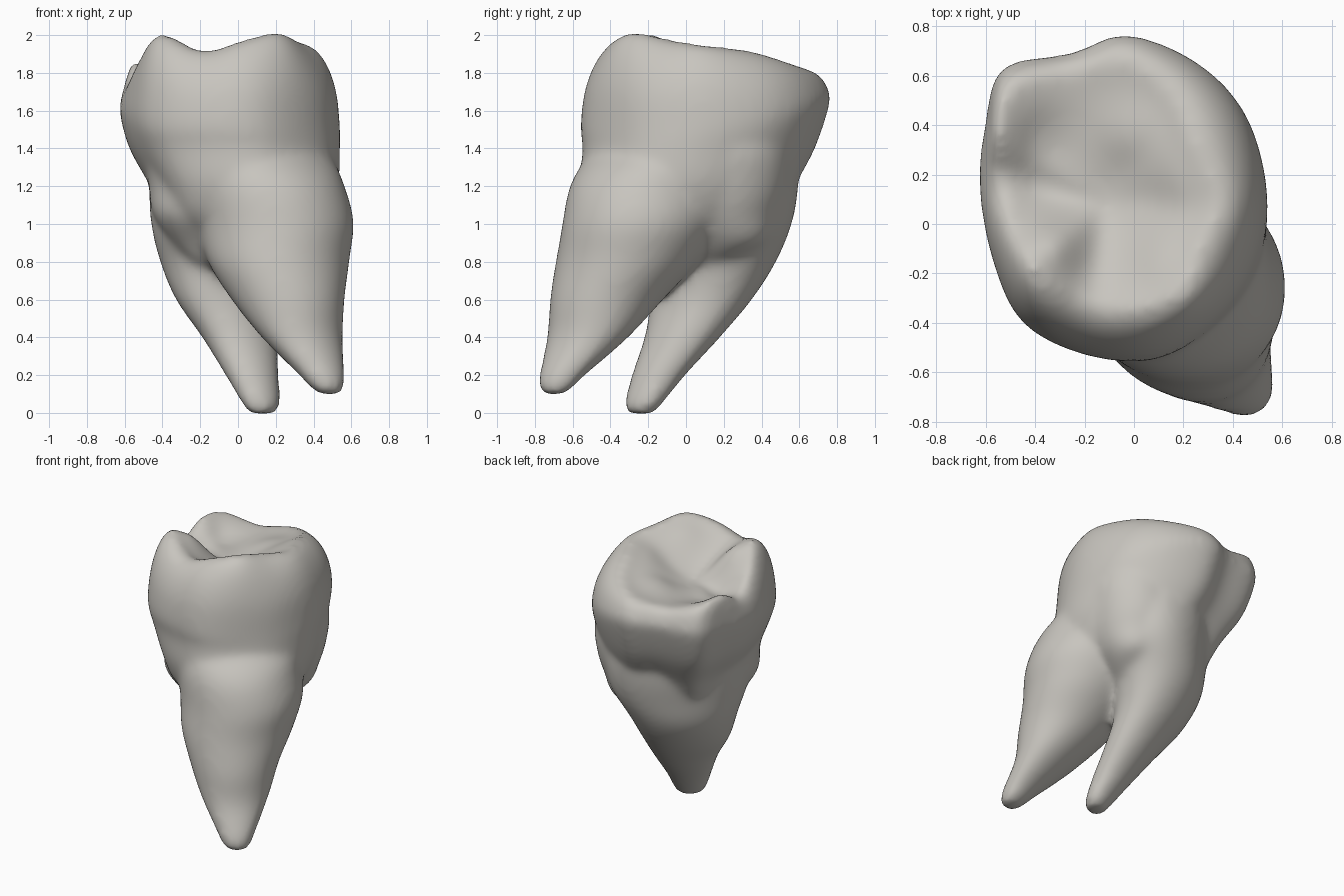
import bpy, bmesh, math
from mathutils import Vector

cube = bpy.data.objects.get("Cube")
if cube:
    bpy.data.objects.remove(cube)

enamel = bpy.data.materials.new("warm_grey_enamel")
enamel.use_nodes = True
enamel.diffuse_color = (0.58, 0.56, 0.52, 1)
enamel.node_tree.nodes["Principled BSDF"].inputs["Base Color"].default_value = enamel.diffuse_color


def spline(a, b, c, d, t):
    """Catmull-Rom point between b and c."""
    return (b + (c - a) * t / 2 + (a - b * 2.5 + c * 2 - d / 2) * t ** 2
            + (b * 1.5 - a / 2 - c * 1.5 + d / 2) * t ** 3)


def closed_curve(points, steps=4):
    """Smooth closed loop through the points."""
    pts = [Vector(p) for p in points]
    n = len(pts)
    return [spline(*(pts[(i + k) % n] for k in (-1, 0, 1, 2)), s / steps)
            for i in range(n) for s in range(steps)]


def smooth_stack(rings, steps=4):
    """Insert curved in-between rings."""
    out, last = [], len(rings) - 1
    for i in range(last):
        four = (rings[max(i - 1, 0)], rings[i], rings[i + 1], rings[min(i + 2, last)])
        for s in range(steps):
            out.append([spline(*p, s / steps) for p in zip(*four)])
    return out + [rings[-1]]


def loft(bm, rings):
    """Skin a stack of equal rings and cap both ends."""
    loops = [[bm.verts.new(p) for p in ring] for ring in rings]
    n = len(loops[0])
    for low, high in zip(loops, loops[1:]):
        for i in range(n):
            j = (i + 1) % n
            bm.faces.new((low[i], low[j], high[j], high[i]))
    bm.faces.new(loops[0][::-1])
    bm.faces.new(loops[-1])


def oval(z, x, y, a, b, degrees=45, n=40):
    """Level ellipse with its long axis turned by the angle."""
    r = math.radians(degrees)
    ring = []
    for i in range(n):
        t = math.tau * i / n
        p, q = a * math.cos(t), b * math.sin(t)
        ring.append(Vector((x + p * math.cos(r) - q * math.sin(r),
                            y + p * math.sin(r) + q * math.cos(r), z)))
    return ring


# Crown: widest outline, and the matching crest of the cusps
outline = closed_curve([
    (.54, .1, 0), (.46, .43, 0), (.26, .65, 0), (-.03, .765, 0), (-.25, .69, 0),
    (-.53, .63, 0), (-.6, .4, 0), (-.625, .15, 0), (-.57, -.15, 0), (-.45, -.4, 0),
    (-.2, -.53, 0), (.08, -.55, 0), (.31, -.42, 0), (.48, -.2, 0)])
crest = closed_curve([
    (.34, .1, 1.95), (.24, .33, 1.92), (.15, .52, 1.86), (-.03, .65, 1.81),
    (-.28, .6, 1.78), (-.5, .54, 1.84), (-.55, .36, 1.86), (-.53, .18, 1.77),
    (-.51, 0, 1.87), (-.41, -.17, 2.01), (-.19, -.31, 1.92), (0, -.34, 1.97),
    (.19, -.27, 2.02), (.27, -.08, 1.98)])
pit = Vector((-.12, .09, 1.73))


def fitted(z, x0, x1, y0, y1):
    """The crown outline squeezed into a box at the given height."""
    return [Vector((x0 + (p.x + .62) / 1.16 * (x1 - x0),
                    y0 + (p.y + .55) / 1.31 * (y1 - y0), z)) for p in outline]


wall = [fitted(.88, -.24, .3, -.3, .3), fitted(1.02, -.38, .46, -.48, .46),
        fitted(1.2, -.46, .53, -.55, .57), fitted(1.4, -.57, .54, -.54, .68)]

# Rounded shoulder from the widest line up to the crest
for degrees in (0, 25, 48, 70, 90):
    t = math.radians(degrees)
    ring = []
    for p, q in zip(outline, crest):
        r = q.lerp(p, math.cos(t))
        base = 1.57 + .1 * p.y - .12 * max(p.x, 0)
        r.z = base + (q.z - base) * math.sin(t)
        ring.append(r)
    wall.append(ring)
rings = smooth_stack(wall)

# Chewing surface sinking to the central pit, with cusp ridges and hollows
swells = [(-.32, -.08, .06), (.1, -.14, .03), (-.02, .36, .04),
          (-.38, .32, -.05), (-.36, .14, -.03), (.2, .16, .03)]
for t in (.08, .18, .3, .42, .54, .66, .78, .88, .96):
    ring = []
    for q in crest:
        r = q.lerp(pit, t)
        r.z = pit.z + (q.z - pit.z) * (1 - t) ** 1.3
        for x, y, height in swells:
            r.z += height * math.exp(-((r.x - x) ** 2 + (r.y - y) ** 2) / .016) * min(1, 5 * t * (1 - t))
        ring.append(r)
    rings.append(ring)

bm = bmesh.new()
loft(bm, rings)

# Front root
loft(bm, smooth_stack([oval(*r) for r in (
    (.095, .49, -.705, .05, .045), (.13, .475, -.69, .095, .08),
    (.2, .445, -.655, .13, .115), (.4, .34, -.52, .23, .2),
    (.6, .265, -.42, .3, .3, 40), (.8, .215, -.315, .375, .375, 35),
    (1, .195, -.235, .41, .43, 45), (1.2, .145, -.195, .41, .43, 45),
    (1.34, .11, -.14, .4, .38, 45), (1.46, .08, -.09, .3, .28, 45))]))

# Back root
loft(bm, smooth_stack([oval(*r) for r in (
    (-.005, .13, -.24, .07, .055), (.04, .125, -.23, .11, .085),
    (.2, .075, -.145, .155, .13), (.4, .01, -.02, .22, .18),
    (.6, -.06, .08, .3, .235), (.8, -.08, .145, .37, .29),
    (1, -.06, .16, .46, .33), (1.2, -.05, .175, .48, .35),
    (1.4, -.04, .18, .46, .35))]))

# Trunk core joining the roots above the fork
loft(bm, smooth_stack([oval(*r) for r in (
    (.72, 0, 0, .15, .07), (.78, 0, 0, .28, .14), (.9, .01, .07, .44, .26),
    (1.05, 0, .05, .52, .37), (1.2, .01, .07, .545, .41),
    (1.4, .01, .06, .57, .43), (1.5, 0, .06, .5, .4))]))

bmesh.ops.recalc_face_normals(bm, faces=bm.faces)
mesh = bpy.data.meshes.new("molar")
bm.to_mesh(mesh)
bm.free()
mesh.materials.append(enamel)
molar = bpy.data.objects.new("molar", mesh)
bpy.context.collection.objects.link(molar)

# Fuse the crown and roots, then soften the joins
fuse = molar.modifiers.new("fuse", 'REMESH')
fuse.mode = 'VOXEL'
fuse.voxel_size = .022
fuse.use_smooth_shade = True
soften = molar.modifiers.new("soften", 'SMOOTH')
soften.factor = .5
soften.iterations = 18
